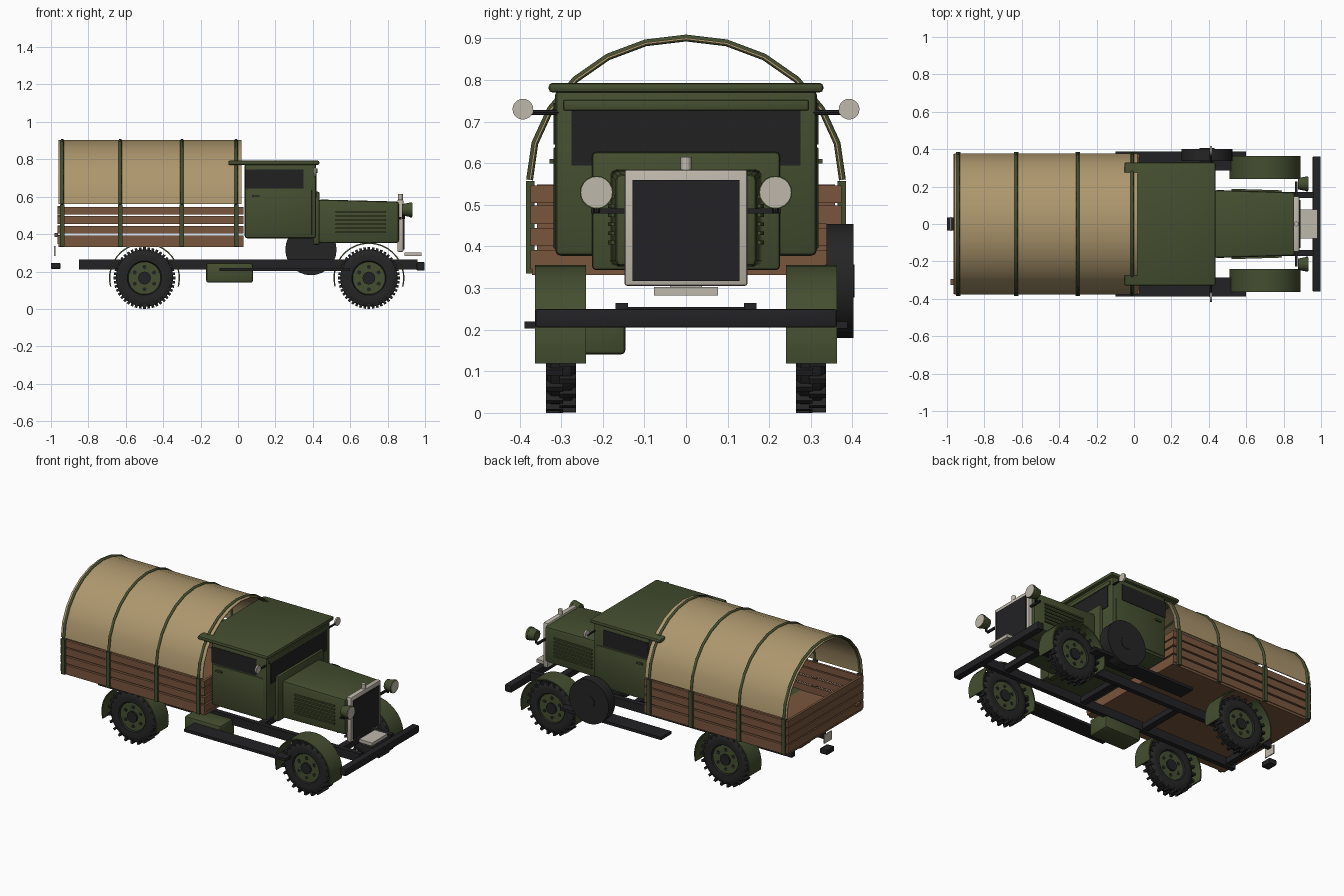
import bpy, bmesh, math
from mathutils import Matrix, Vector

if "Cube" in bpy.data.objects:
    bpy.data.objects.remove(bpy.data.objects["Cube"])


def mat(name, r, g, b):
    m = bpy.data.materials.new(name)
    m.diffuse_color = (r, g, b, 1)
    m.use_nodes = True
    m.node_tree.nodes["Principled BSDF"].inputs["Base Color"].default_value = m.diffuse_color
    return m


GREEN = mat("army_green", .058, .076, .029)
CANVAS = mat("canvas_tan", .42, .31, .155)
WOOD = mat("wood_brown", .19, .092, .047)
BLACK = mat("frame_black", .016, .016, .018)
RUBBER = mat("tyre_rubber", .018, .018, .018)
GLASS = mat("dark_glass", .015, .015, .016)
SILVER = mat("pale_metal", .52, .48, .41)


def finish(name, bm, m, smooth=True):
    bmesh.ops.recalc_face_normals(bm, faces=bm.faces)
    me = bpy.data.meshes.new(name)
    bm.to_mesh(me)
    bm.free()
    me.materials.append(m)
    if smooth:
        me.shade_smooth()
        me.set_sharp_from_angle(angle=math.radians(35))
    o = bpy.data.objects.new(name, me)
    bpy.context.collection.objects.link(o)
    return o


def add_box(bm, x, y, z, rot=Matrix()):
    c = Vector(((x[0] + x[1]) / 2, (y[0] + y[1]) / 2, (z[0] + z[1]) / 2))
    s = (x[1] - x[0], y[1] - y[0], z[1] - z[0])
    return bmesh.ops.create_cube(bm, size=1, matrix=rot @ Matrix.Translation(c) @ Matrix.Diagonal((*s, 1)))


def box(name, x, y, z, m, bevel=0):
    bm = bmesh.new()
    add_box(bm, x, y, z)
    if bevel:
        bmesh.ops.bevel(bm, geom=bm.edges[:], offset=bevel, segments=2, profile=.5, affect='EDGES')
    return finish(name, bm, m, bool(bevel))


AXIS = {'x': Matrix.Rotation(math.pi / 2, 4, 'Y'), 'y': Matrix.Rotation(math.pi / 2, 4, 'X'), 'z': Matrix()}


def cyl(name, c, r, d, axis, m, seg=20, r2=None):
    bm = bmesh.new()
    bmesh.ops.create_cone(bm, cap_ends=True, segments=seg, radius1=r, radius2=r if r2 is None else r2,
                          depth=d, matrix=Matrix.Translation(c) @ AXIS[axis])
    return finish(name, bm, m)


def shell(name, outer, inner, place, a, b, m):
    """Thin curved sheet between two matching profiles, swept from a to b."""
    bm = bmesh.new()
    rows = [[bm.verts.new(place(p, t)) for p in prof]
            for prof, t in ((outer, a), (outer, b), (inner, b), (inner, a))]
    for i in range(4):
        r, s = rows[i], rows[(i + 1) % 4]
        for k in range(len(r) - 1):
            bm.faces.new((r[k], r[k + 1], s[k + 1], s[k]))
    for k in (0, -1):
        bm.faces.new([r[k] for r in rows])
    return finish(name, bm, m)


def arc(a, b, cx, cz, t0, t1, n):
    ts = [math.radians(t0 + (t1 - t0) * i / n) for i in range(n + 1)]
    return [(cx + a * math.cos(t), cz + b * math.sin(t)) for t in ts]


# canvas cover and its bows
shell("canvas_cover", arc(.377, .342, 0, .56, 0, 180, 12), arc(.372, .337, 0, .56, 0, 180, 12),
      lambda p, t: (t, p[0], p[1]), -.96, .02, CANVAS)
BOWS = (-.94, -.63, -.30, -.01)
for x in BOWS:
    cu = bpy.data.curves.new("canvas_bow", 'CURVE')
    cu.dimensions = '3D'
    cu.bevel_depth = .0095
    cu.bevel_resolution = 1
    cu.use_fill_caps = True
    sp = cu.splines.new('POLY')
    pts = arc(.376, .341, 0, .56, 0, 180, 12)
    sp.points.add(len(pts) - 1)
    for q, p in zip(sp.points, pts):
        q.co = (x, p[0], p[1], 1)
    cu.materials.append(GREEN)
    bpy.context.collection.objects.link(bpy.data.objects.new("canvas_bow", cu))
    for s in (-1, 1):
        ys = sorted((s * .364, s * .385))
        box("bed_stake", (x - .012, x + .012), ys, (.335, .557), GREEN)

# wooden bed: floor, side slats, headboard and tailgate
box("bed_floor", (-.96, .03), (-.37, .37), (.332, .35), WOOD)
SLATS = ((.346, .392), (.402, .444), (.454, .498), (.505, .546))
for z in SLATS:
    for s in (-1, 1):
        box("side_slat", (-.965, .03), sorted((s * .358, s * .374)), z, WOOD)
    box("headboard_slat", (.012, .028), (-.358, .358), z, WOOD)
    box("tailgate_slat", (-.965, -.95), (-.358, .358), (z[0], z[1] + .003), WOOD)
box("tailgate_backing", (-.953, -.948), (-.358, .358), (.35, .545), WOOD)
box("tailgate_latch", (-.98, -.962), (-.325, -.295), (.385, .405), WOOD)

# cab, roof and windows
box("cab", (.035, .418), (-.315, .315), (.377, .778), GREEN, .015)
box("roof", (-.052, .435), (-.33, .33), (.77, .793), GREEN, .009)
box("windshield", (.414, .421), (-.275, .275), (.595, .727), GLASS)
box("windshield_header", (.41, .426), (-.295, .295), (.727, .752), GREEN, .004)
box("cowl", (.40, .437), (-.226, .226), (.343, .627), GREEN, .01)
for s in (-1, 1):
    box("side_window", (.04, .35), sorted((s * .31, s * .318)), (.645, .745), GLASS)
    box("door_panel", (.05, .395), sorted((s * .31, s * .3185)), (.395, .638), GREEN, .003)
    box("door_handle", (.075, .115), sorted((s * .315, s * .328)), (.60, .61), GREEN)
    cyl("mirror_arm", (.41, s * .345, .722), .006, .09, 'y', BLACK, 8)
    cyl("mirror", (.412, s * .392, .73), .025, .01, 'x', SILVER, 20)

# tapered hood
bm = bmesh.new()
add_box(bm, (.43, .86), (-.182, .182), (.352, .585))
for v in bm.verts:
    if v.co.x > .6:
        v.co.y *= .93
        if v.co.z > .5:
            v.co.z = .574
bmesh.ops.bevel(bm, geom=bm.edges[:], offset=.014, segments=2, profile=.5, affect='EDGES')
finish("hood", bm, GREEN)
for s in (-1, 1):
    for i in range(6):
        z = .405 + i * .022
        o = box("hood_louvre", (-.135, .135), (-.006, .006), (z, z + .009), GREEN)
        o.location = (.655, s * .178, 0)
        o.rotation_euler.z = -s * .03

# radiator, cap and number plate
box("radiator_shell", (.852, .884), (-.148, .148), (.305, .585), SILVER, .007)
box("radiator_grille", (.875, .889), (-.128, .128), (.317, .56), BLACK)
cyl("radiator_cap", (.868, 0, .598), .013, .034, 'z', SILVER, 12)
box("front_plate", (.89, .98), (-.077, .077), (.282, .302), SILVER)

# headlights on a cross bar
box("headlight_bar", (.862, .874), (-.228, .228), (.479, .491), BLACK)
for s in (-1, 1):
    cyl("headlight_body", (.902, s * .215, .53), .030, .05, 'x', GREEN, 20, .04)
    cyl("headlight_rim", (.925, s * .215, .53), .04, .012, 'x', GREEN, 20)
    cyl("headlight_lens", (.93, s * .215, .53), .037, .008, 'x', SILVER, 20)
    cyl("headlight_post", (.885, s * .215, .495), .007, .03, 'z', BLACK, 8)

# chassis frame, bumper, running boards
box("bumper", (.955, .998), (-.362, .362), (.205, .25), BLACK, .005)
for s in (-1, 1):
    box("frame_rail", (-.85, .96), sorted((s * .14, s * .17)), (.21, .264), BLACK)
    box("running_board", (-.10, .60), sorted((s * .285, s * .388)), (.203, .22), BLACK)
for x in (-.8, -.2, .25, .8):
    box("cross_member", (x - .02, x + .02), (-.145, .145), (.22, .255), BLACK)
box("fuel_tank", (-.17, .08), (-.288, -.145), (.14, .245), GREEN, .012)
box("tail_lamp", (-1.0, -.95), (-.035, .035), (.214, .246), BLACK, .004)
box("rear_plate", (-.983, -.977), (-.038, .038), (.283, .337), SILVER)

# spare wheel
cyl("spare_wheel", (.39, .37, .317), .137, .064, 'y', RUBBER, 28)
cyl("spare_hub", (.39, .37, .317), .04, .07, 'y', RUBBER, 16)

# wheels and fenders
TYRE = ((.086, -.022), (.092, -.033), (.12, -.036), (.143, -.033), (.153, -.024),
        (.153, .024), (.143, .033), (.12, .036), (.092, .033), (.086, .022))


def wheel(cx, cy, cz=.165):
    c = Matrix.Translation((cx, cy, cz))
    bm = bmesh.new()
    n = 32
    rings = [[bm.verts.new((cx + r * math.cos(2 * math.pi * i / n), cy + y, cz + r * math.sin(2 * math.pi * i / n)))
              for r, y in TYRE] for i in range(n)]
    for i in range(n):
        a, b = rings[i], rings[(i + 1) % n]
        for k in range(len(TYRE)):
            j = (k + 1) % len(TYRE)
            bm.faces.new((a[k], a[j], b[j], b[k]))
    finish("tyre", bm, RUBBER)
    bm = bmesh.new()
    for i in range(44):
        rot = c @ Matrix.Rotation(2 * math.pi * i / 44, 4, 'Y')
        add_box(bm, (.14, .165), (-.036, .004) if i % 2 else (-.004, .036), (-.007, .007), rot)
    finish("tyre_lugs", bm, RUBBER, False)
    cyl("wheel_disc", (cx, cy, cz), .088, .046, 'y', GREEN, 32)
    cyl("wheel_hub", (cx, cy, cz), .034, .066, 'y', BLACK, 16)
    for i in range(6):
        t = math.radians(60 * i + 30)
        cyl("wheel_hole", (cx + .06 * math.cos(t), cy, cz + .06 * math.sin(t)), .011, .05, 'y', BLACK, 10)


for cx in (-.50, .70):
    for s in (-1, 1):
        wheel(cx, s * .30)
        shell("fender", arc(.19, .19, cx, .165, -14, 194, 20), arc(.183, .183, cx, .165, -14, 194, 20),
              lambda p, t: (p[0], t, p[1]), s * .24, s * .363, GREEN)
